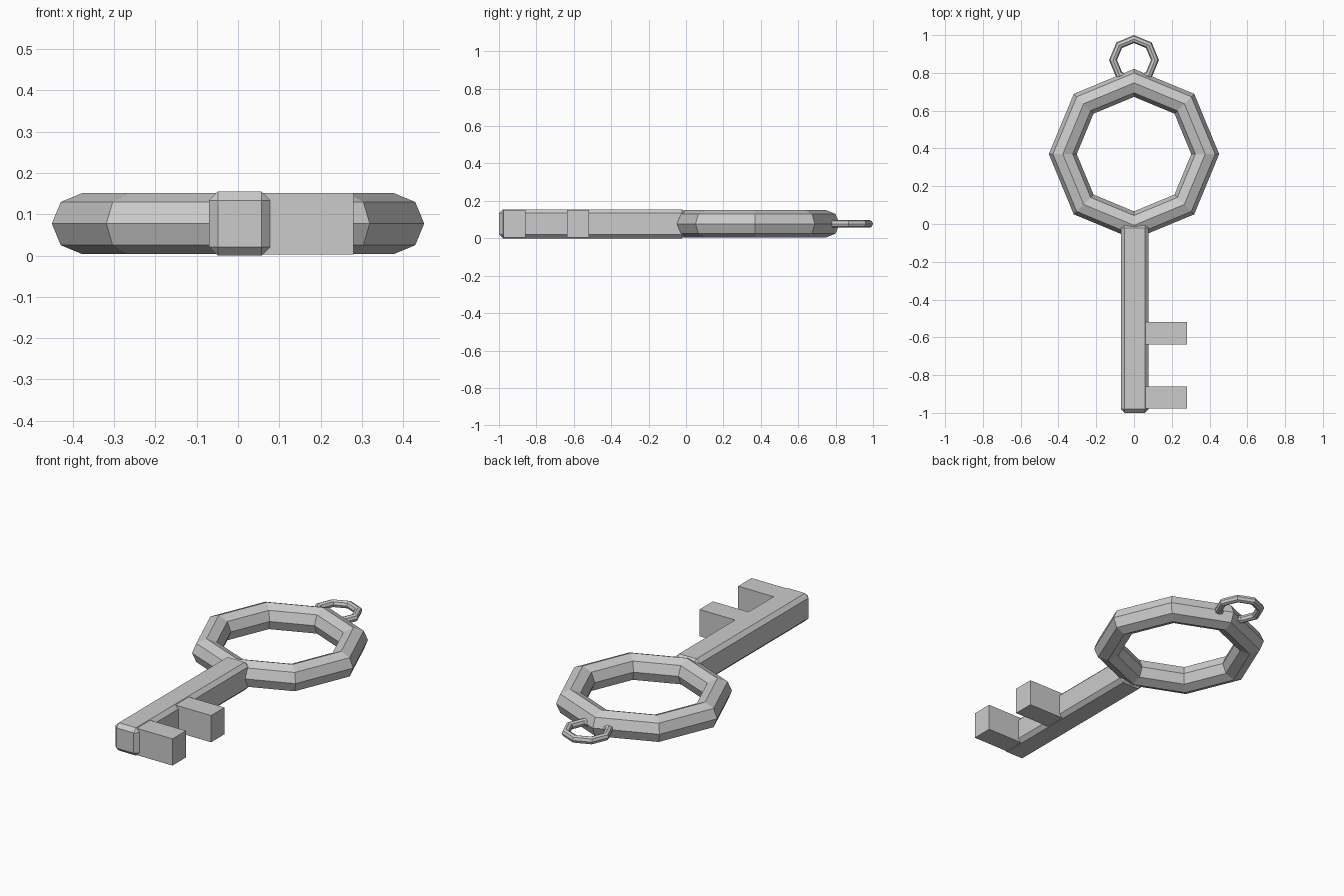
import bpy

if "Cube" in bpy.data.objects:
    bpy.data.objects.remove(bpy.data.objects["Cube"])


def ring(name, y, major, minor):
    bpy.ops.mesh.primitive_torus_add(major_segments=8, minor_segments=8,
                                     major_radius=major, minor_radius=minor,
                                     location=(0, y, 0.0775))
    ob = bpy.context.object
    ob.name = name
    bpy.ops.object.shade_flat()
    return ob


def box(name, lo, hi):
    bpy.ops.mesh.primitive_cube_add(size=1, location=[(a + b) / 2 for a, b in zip(lo, hi)])
    ob = bpy.context.object
    ob.name = name
    ob.scale = [b - a for a, b in zip(lo, hi)]
    bpy.ops.object.transform_apply(location=False, rotation=False, scale=True)
    return ob


# Octagonal handle and the small hanging loop
ring("handle_ring", 0.37, 0.377, 0.074)
ring("hanging_loop", 0.868, 0.111, 0.021)

# Shaft with chamfered edges
shaft = box("shaft", (-0.07, -1.0, 0.0), (0.078, 0.0, 0.155))
bevel = shaft.modifiers.new("chamfer", 'BEVEL')
bevel.width = 0.021
bevel.segments = 1

# Two teeth on the right side
for i, y in enumerate((-0.918, -0.578)):
    box(f"tooth_{i + 1}", (0.0, y - 0.059, 0.003), (0.28, y + 0.059, 0.152))
